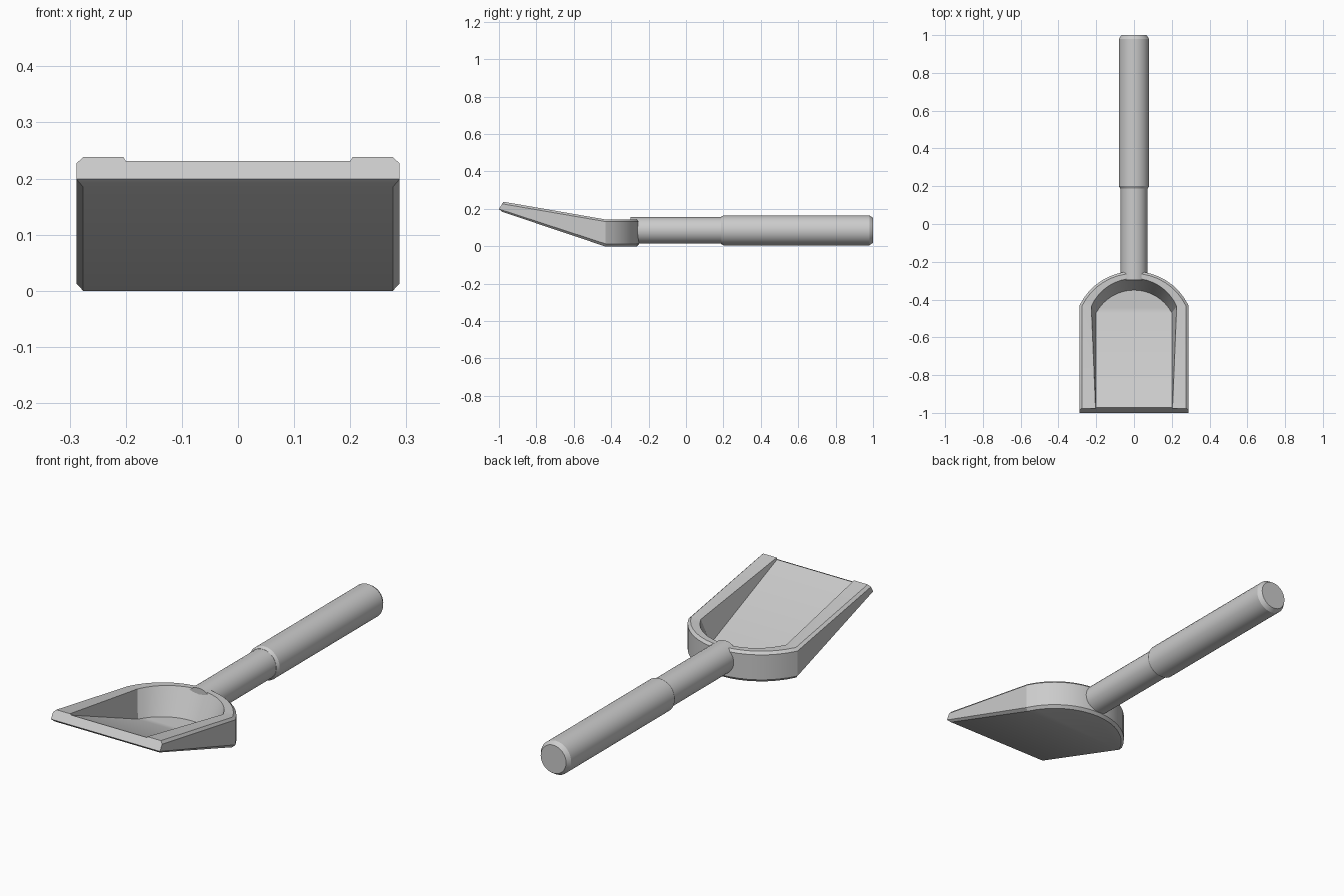
import bpy, bmesh, math

if "Cube" in bpy.data.objects:
    bpy.data.objects.remove(bpy.data.objects["Cube"])

N = 16  # arc segments at the back of the scoop


def finish(bm, name, angle):
    bmesh.ops.recalc_face_normals(bm, faces=bm.faces[:])
    me = bpy.data.meshes.new(name)
    bm.to_mesh(me)
    bm.free()
    ob = bpy.data.objects.new(name, me)
    bpy.context.collection.objects.link(ob)
    bpy.ops.object.select_all(action='DESELECT')
    ob.select_set(True)
    bpy.context.view_layer.objects.active = ob
    bpy.ops.object.shade_smooth_by_angle(angle=math.radians(angle))
    return ob


def lathe(name, profile, zc, sides=32):
    """Revolve (radius, y) points around a horizontal axis at height zc."""
    bm = bmesh.new()
    rings = []
    for r, y in profile:
        rings.append([bm.verts.new((r * math.cos(a), y, zc + r * math.sin(a)))
                      for a in (2 * math.pi * i / sides for i in range(sides))])
    for a, b in zip(rings, rings[1:]):
        for i in range(sides):
            j = (i + 1) % sides
            bm.faces.new((a[i], a[j], b[j], b[i]))
    bm.faces.new(rings[0])
    bm.faces.new(rings[-1])
    return finish(bm, name, 30)


def u_ring(bm, front, corner, apex):
    """U outline: front point (x,y,z), corner point (x,y,z), arc to apex y, mirrored."""
    cx, cy, cz = corner
    s = apex - cy
    r = (cx * cx + s * s) / (2 * s)
    half = math.asin(cx / r)
    pts = [front]
    for i in range(N + 1):
        a = half * (1 - 2 * i / N)
        pts.append((r * math.sin(a), apex - r + r * math.cos(a), cz))
    pts.append((-front[0], front[1], front[2]))
    return [bm.verts.new(p) for p in pts]


# Scoop: concentric U outlines from underside, over the rim, down to the floor
bm = bmesh.new()
specs = [
    ((0.276, -0.985, 0.185), (0.276, -0.435, 0.0), -0.262),   # underside edge
    ((0.288, -1.0, 0.199), (0.288, -0.43, 0.013), -0.25),     # outer wall bottom
    ((0.288, -0.983, 0.227), (0.288, -0.43, 0.132), -0.25),   # outer wall top
    ((0.276, -0.976, 0.238), (0.276, -0.435, 0.144), -0.262), # rim outer edge
    ((0.204, -0.976, 0.238), (0.226, -0.435, 0.144), -0.288), # rim inner edge
    ((0.2, -0.972, 0.231), (0.2, -0.47, 0.02), -0.35),        # floor edge
]
rings = [u_ring(bm, *s) for s in specs]
for a, b in zip(rings, rings[1:]):
    for i in range(len(a) - 1):
        bm.faces.new((a[i], a[i + 1], b[i + 1], b[i]))

# Underside and floor, filled in strips across the scoop
for ring in (rings[0], rings[-1]):
    bm.faces.new((ring[0], ring[1], ring[-2], ring[-1]))
    bm.faces.new(ring[1:-1])

# Front lip with chamfer
bm.faces.new((rings[0][0], rings[0][-1], rings[1][-1], rings[1][0]))
bm.faces.new([r[0] for r in rings[1:]] + [r[-1] for r in reversed(rings[1:])])
finish(bm, "scoop", 25)

# Handle
lathe("shaft", [(0.071, -0.297), (0.071, 0.21)], 0.085)
lathe("grip", [(0.072, 0.187), (0.08, 0.2), (0.08, 0.98), (0.067, 1.0)], 0.085)
